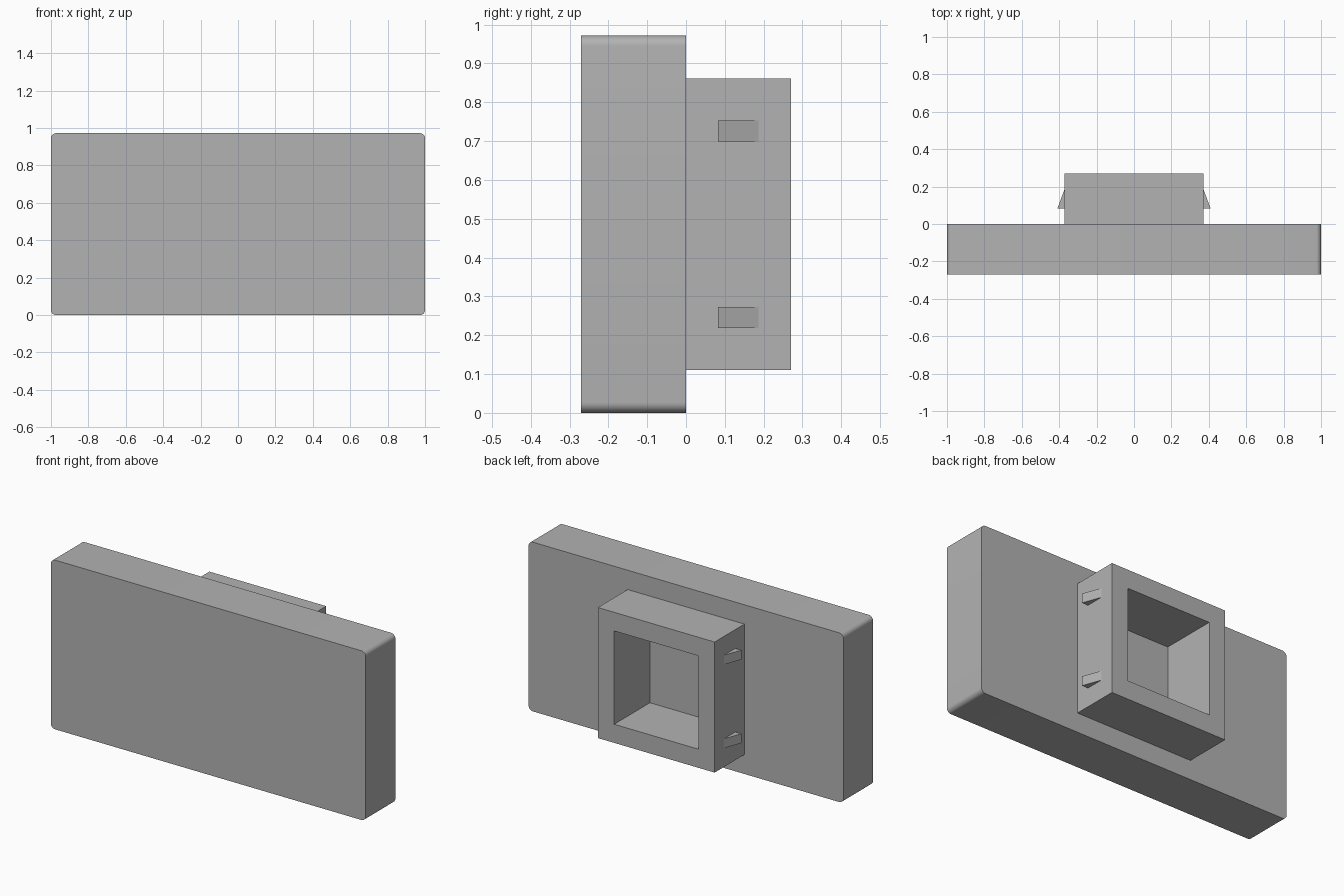
import bpy, bmesh

if "Cube" in bpy.data.objects:
    bpy.data.objects.remove(bpy.data.objects["Cube"], do_unlink=True)

grey = bpy.data.materials.new("plain_grey")
grey.use_nodes = True
colour = (0.45, 0.45, 0.45, 1)
grey.diffuse_color = colour
grey.node_tree.nodes["Principled BSDF"].inputs["Base Color"].default_value = colour

HEIGHT, DEPTH = 0.972, 0.27
MID = HEIGHT / 2


def add_object(name, bm):
    bmesh.ops.recalc_face_normals(bm, faces=bm.faces[:])
    mesh = bpy.data.meshes.new(name)
    bm.to_mesh(mesh)
    bm.free()
    mesh.materials.append(grey)
    obj = bpy.data.objects.new(name, mesh)
    bpy.context.collection.objects.link(obj)
    return obj


def box(name, half_x, y0, y1, half_z, radius=0):
    """Box centred on x and on the plate's mid height, with rounded y edges."""
    bm = bmesh.new()
    bmesh.ops.create_cube(bm, size=2)
    for v in bm.verts:
        v.co = (v.co.x * half_x, y0 if v.co.y < 0 else y1, MID + v.co.z * half_z)
    if radius:
        edges = [e for e in bm.edges if abs(e.verts[0].co.y - e.verts[1].co.y) > 0.01]
        bmesh.ops.bevel(bm, geom=edges, offset=radius, segments=8,
                        profile=0.5, affect='EDGES')
    return add_object(name, bm)


def clip(name, side, z):
    """Snap wedge: a triangle in plan, extruded upwards."""
    plan = [(0.371, 0.082), (0.41, 0.082), (0.371, 0.187)]
    bm = bmesh.new()
    face = bm.faces.new([bm.verts.new((side * x, y, z - 0.027)) for x, y in plan])
    top = bmesh.ops.extrude_face_region(bm, geom=[face])["geom"]
    bmesh.ops.translate(bm, vec=(0, 0, 0.054),
                        verts=[g for g in top if isinstance(g, bmesh.types.BMVert)])
    return add_object(name, bm)


# Main plate and the hollow socket on its back
plate = box("plate", 1, -DEPTH, 0, MID, radius=0.027)
socket = box("socket", 0.371, 0, DEPTH, 0.375)

# Square recess through the socket and slightly into the plate
cutter = box("recess_cutter", 0.267, -0.054, 0.4, 0.268)
cutter.hide_render = True
for obj in (plate, socket):
    # Start the socket's cut well outside its front face
    mod = obj.modifiers.new("recess", 'BOOLEAN')
    mod.operation = 'DIFFERENCE'
    mod.solver = 'EXACT'
    mod.object = cutter
    bpy.ops.object.select_all(action='DESELECT')
    obj.select_set(True)
    bpy.context.view_layer.objects.active = obj
    bpy.ops.object.modifier_apply(modifier=mod.name)
    bpy.ops.object.shade_smooth_by_angle()
bpy.data.objects.remove(cutter, do_unlink=True)

# Two snap clips on each side of the socket
for side, side_name in ((1, "left"), (-1, "right")):
    for offset, level in ((0.24, "upper"), (-0.24, "lower")):
        clip(f"{level}_{side_name}_clip", side, MID + offset)
